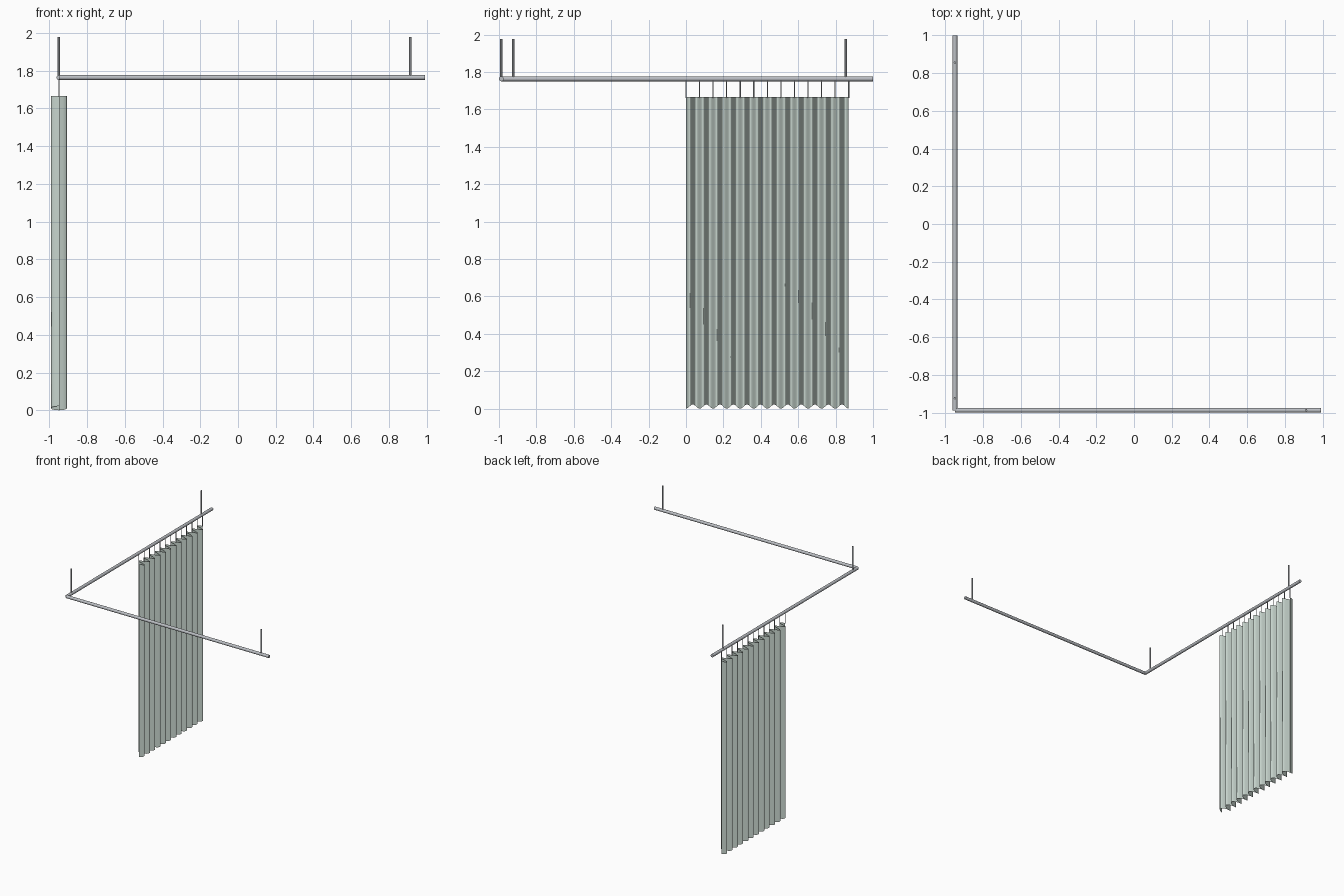
import bpy, math
from mathutils import Vector

if "Cube" in bpy.data.objects:
    bpy.data.objects.remove(bpy.data.objects["Cube"])

RX, RY, RZ, R = -0.949, -0.987, 1.763, 0.013   # rail corner, height, radius


def material(name, rgb):
    m = bpy.data.materials.new(name)
    m.diffuse_color = (*rgb, 1)
    m.use_nodes = True
    m.node_tree.nodes["Principled BSDF"].inputs["Base Color"].default_value = m.diffuse_color
    return m


steel = material("steel", (0.50, 0.52, 0.55))
fabric = material("fabric", (0.58, 0.67, 0.62))


def tube(name, a, b, r, sides):
    a, b = Vector(a), Vector(b)
    d = b - a
    bpy.ops.mesh.primitive_cylinder_add(
        vertices=sides, radius=r, depth=d.length, location=(a + b) / 2,
        rotation=d.to_track_quat('Z', 'Y').to_euler())
    ob = bpy.context.object
    ob.name = name
    ob.data.materials.append(steel)
    bpy.ops.object.shade_smooth_by_angle()
    return ob


# Two rails meeting at the corner
tube("side_rail", (RX, RY, RZ), (RX, 1.0, RZ), R, 20)
tube("front_rail", (RX, RY, RZ), (0.99, RY, RZ), R, 20)

# Ceiling hangers
for i, (x, y) in enumerate([(0.912, RY), (RX, -0.923), (RX, 0.855)]):
    tube(f"ceiling_hanger_{i}", (x, y, RZ), (x, y, 1.977), 0.0065, 12)

# Curtain hooks, one at every fold
FOLDS, WIDTH, TOP, AMP = 12, 0.87, 1.665, 0.042
for i in range(FOLDS + 1):
    y = WIDTH * i / FOLDS
    tube(f"curtain_hook_{i}", (RX, y, TOP - 0.005), (RX, y, RZ - 0.008), 0.003, 8)

# Pleated curtain sheet with a scalloped hem
STEPS = 12
verts, faces = [], []
n = FOLDS * STEPS
for i in range(n + 1):
    p = 2 * math.pi * i / STEPS
    x, y = RX + AMP * math.sin(p), WIDTH * i / n
    hem = 0.011 * (1 - math.cos(p))
    verts += [(x, y, hem), (x, y, TOP)]
    if i < n:
        k = 2 * i
        faces.append((k, k + 2, k + 3, k + 1))
mesh = bpy.data.meshes.new("curtain")
mesh.from_pydata(verts, [], faces)
mesh.materials.append(fabric)
curtain = bpy.data.objects.new("curtain", mesh)
bpy.context.collection.objects.link(curtain)
for f in mesh.polygons:
    f.use_smooth = True
